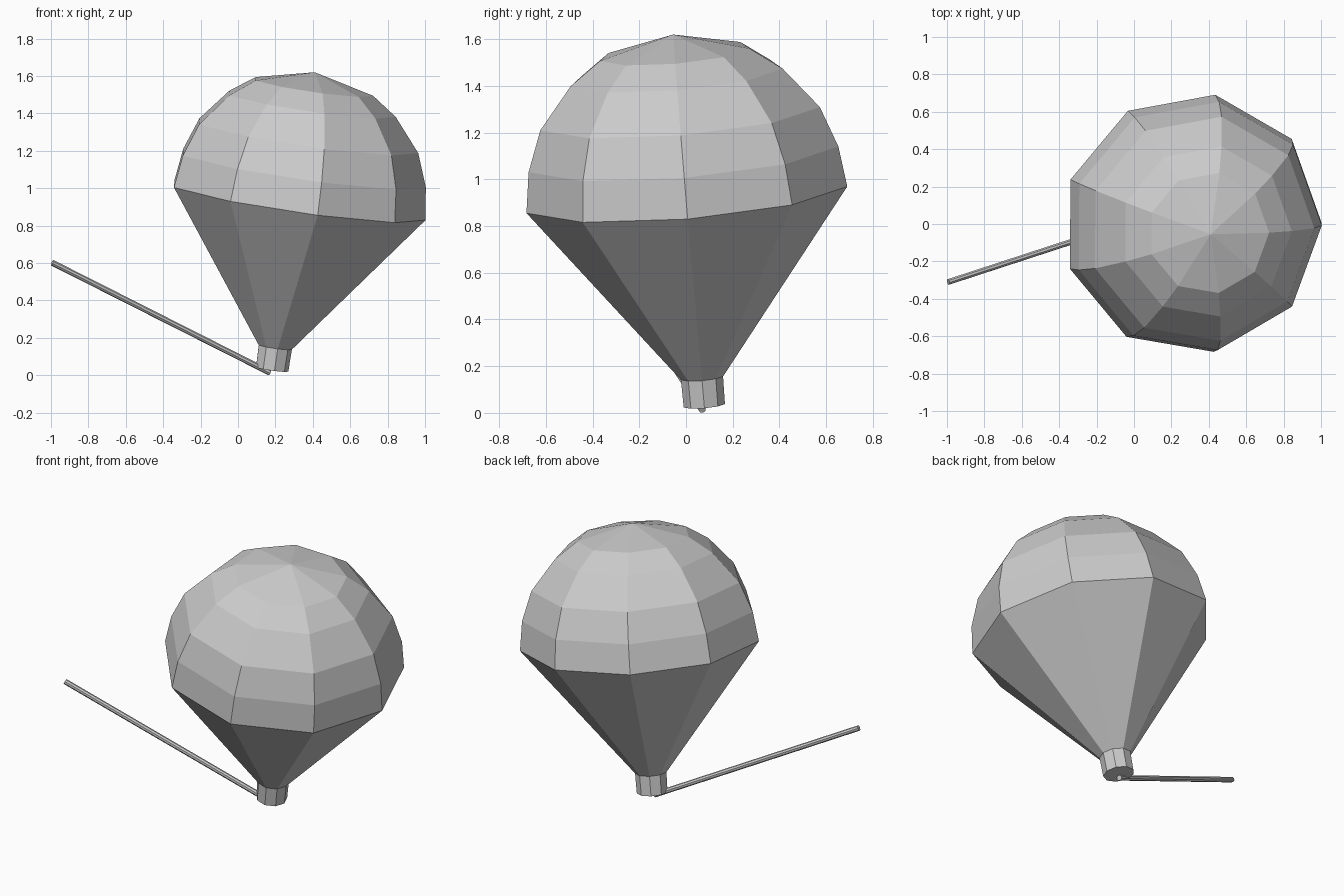
import bpy, bmesh, math
from mathutils import Vector

if "Cube" in bpy.data.objects:
    bpy.data.objects.remove(bpy.data.objects["Cube"])

SIDES = 9


def make_object(name, bm, origin, direction):
    bmesh.ops.recalc_face_normals(bm, faces=bm.faces)
    mesh = bpy.data.meshes.new(name)
    bm.to_mesh(mesh)
    bm.free()
    ob = bpy.data.objects.new(name, mesh)
    ob.location = origin
    ob.rotation_mode = 'QUATERNION'
    ob.rotation_quaternion = Vector((0, 0, 1)).rotation_difference(direction)
    bpy.context.collection.objects.link(ob)
    return ob


def lathe(name, profile, sides, origin, direction):
    """Flat-faced solid of revolution; radius 0 gives a pole, open ends are capped."""
    bm = bmesh.new()
    rings = []
    for r, h in profile:
        if r == 0:
            rings.append([bm.verts.new((0, 0, h))] * sides)
        else:
            rings.append([bm.verts.new((r * math.cos(2 * math.pi * i / sides),
                                        r * math.sin(2 * math.pi * i / sides), h))
                          for i in range(sides)])
    for a, b in zip(rings, rings[1:]):
        for i in range(sides):
            j = (i + 1) % sides
            bm.faces.new(list(dict.fromkeys((a[i], a[j], b[j], b[i]))))
    for ring, (r, h) in ((rings[0], profile[0]), (rings[-1], profile[-1])):
        if r > 0:
            bm.faces.new(ring)
    return make_object(name, bm, origin, direction)


# Tilted balloon: knot collar, cone and faceted dome share one axis
axis = Vector((0.145, -0.084, 1)).normalized()
center = Vector((0.31, 0.003, 0.93))
lathe("balloon", [(0.09, -0.91), (0.092, -0.79), (0.70, 0.0), (0.676, 0.175),
                  (0.61, 0.35), (0.463, 0.525), (0.327, 0.62), (0, 0.70)],
      SIDES, center, axis)

# Thin rod leaving the collar towards the front left
start = Vector((0.17, 0.07, 0.0145))
end = Vector((-0.993, -0.31, 0.602))
lathe("rod", [(0.016, 0), (0.016, (end - start).length)], 8, start, end - start)
